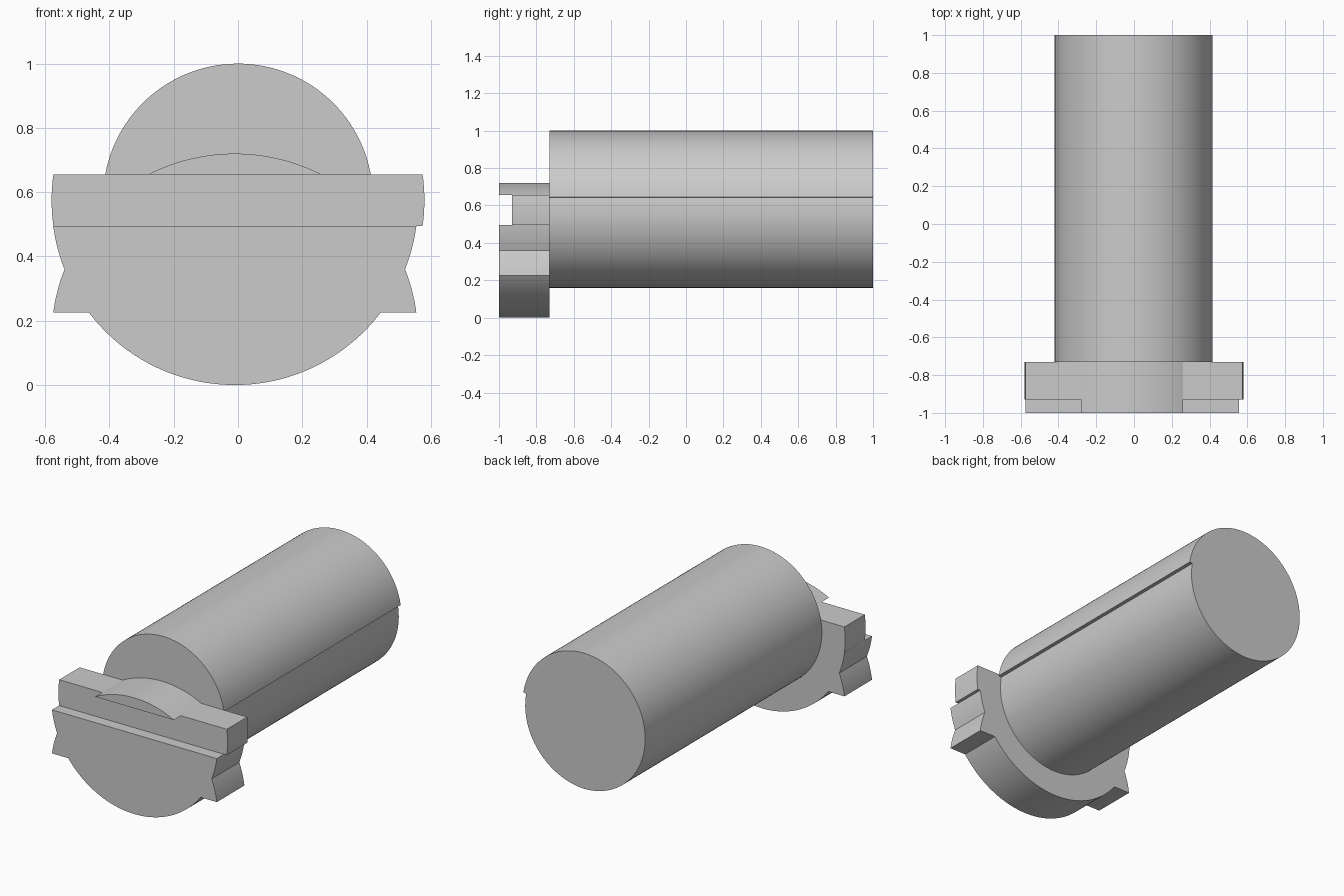
import bpy, bmesh, math

if "Cube" in bpy.data.objects:
    bpy.data.objects.remove(bpy.data.objects["Cube"])


def arc(cx, cz, r, a0, a1, n):
    """Points on an arc in the XZ plane, angles in degrees."""
    pts = []
    for i in range(n + 1):
        a = math.radians(a0 + (a1 - a0) * i / n)
        pts.append((cx + r * math.cos(a), cz + r * math.sin(a)))
    return pts


def extrude(name, profile, y0, y1):
    """Solid made from an XZ profile swept along Y."""
    bm = bmesh.new()
    face = bm.faces.new([bm.verts.new((x, y0, z)) for x, z in profile])
    res = bmesh.ops.extrude_face_region(bm, geom=[face], use_keep_orig=True)
    verts = [g for g in res["geom"] if isinstance(g, bmesh.types.BMVert)]
    bmesh.ops.translate(bm, verts=verts, vec=(0, y1 - y0, 0))
    bmesh.ops.recalc_face_normals(bm, faces=bm.faces[:])
    mesh = bpy.data.meshes.new(name)
    bm.to_mesh(mesh)
    bm.free()
    obj = bpy.data.objects.new(name, mesh)
    bpy.context.collection.objects.link(obj)
    bpy.ops.object.select_all(action='DESELECT')
    obj.select_set(True)
    bpy.context.view_layer.objects.active = obj
    bpy.ops.object.shade_smooth_by_angle(angle=math.radians(30))
    return obj


FRONT, RECESS, BACK = -1.0, -0.93, -0.73

# Shaft: round, tapering inward to a small ledge on the right side
STEP = 8.9
shaft = []
for i in range(129):
    deg = STEP + 360 * i / 128
    r = 0.42 - 0.02 * max(0, (deg - 270) / (90 + STEP))
    a = math.radians(deg)
    shaft.append((r * math.cos(a), 0.58 + r * math.sin(a)))
extrude("shaft", shaft, BACK, 1.0)

# Head lower body: round bottom, with side ears mirrored about the waist height
CX, R, WAIST, SLOT, TOP = -0.01, 0.57, 0.36, 0.495, 0.655


def angle_at(z):
    return math.degrees(math.asin((z - R) / R))


ear = arc(0, R, R, angle_at(WAIST), angle_at(SLOT), 8)
ear_low = [(x, 2 * WAIST - z) for x, z in reversed(ear)]
right = arc(0, R, R, -90, angle_at(0.225), 32) + ear_low + ear[1:]
left = [(-x, z) for x, z in reversed(right[1:])]
extrude("head_base", [(CX + x, z) for x, z in right + left], FRONT, BACK)

# Crossbar, set back from the front face, with slightly rounded ends
half = math.degrees(math.asin(0.08 / 0.58))
bar = arc(0, 0.575, 0.58, -half, half, 8)
bar += [(-x, z) for x, z in reversed(bar)]
extrude("crossbar", bar, RECESS, BACK)

# Crown: shallow arched cap overhanging the slot
CR = 0.593
spread = math.degrees(math.asin(0.27 / CR))
extrude("crown", arc(CX, 0.72 - CR, CR, 90 - spread, 90 + spread, 32), FRONT, BACK)
